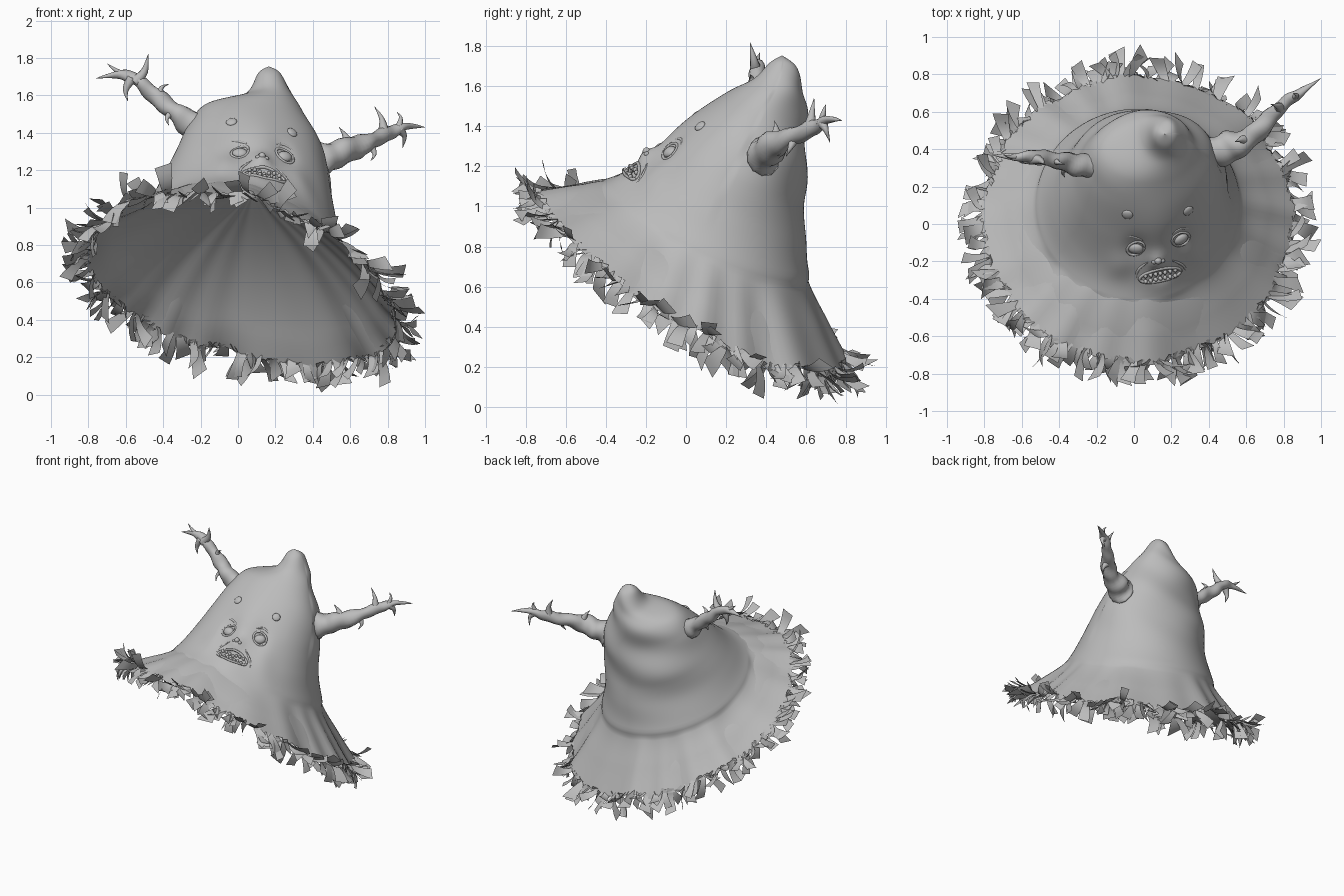
import bpy, bmesh, math, random
from math import sin, cos, pi, exp
from mathutils import Vector
from mathutils.bvhtree import BVHTree

if "Cube" in bpy.data.objects:
    bpy.data.objects.remove(bpy.data.objects["Cube"])

random.seed(5)
grey = bpy.data.materials.new("plain_grey")
grey.diffuse_color = (0.5, 0.5, 0.5, 1)
grey.use_nodes = True
grey.node_tree.nodes["Principled BSDF"].inputs["Base Color"].default_value = grey.diffuse_color


def make(name, verts, faces, smooth=True):
    mesh = bpy.data.meshes.new(name)
    mesh.from_pydata(verts, [], faces)
    mesh.materials.append(grey)
    ob = bpy.data.objects.new(name, mesh)
    bpy.context.collection.objects.link(ob)
    for p in mesh.polygons:
        p.use_smooth = smooth
    return ob


def catmull(pts, t):
    """Point on a smooth path through tuples of any length, t in 0..1."""
    n = len(pts) - 1
    i = min(int(t * n), n - 1)
    f = t * n - i
    a, b, c, d = (pts[max(0, min(n, i + k))] for k in (-1, 0, 1, 2))
    return [0.5 * (2 * q + (r - p) * f + (2 * p - 5 * q + 4 * r - s) * f * f
                   + (3 * q - p - 3 * r + s) * f ** 3) for p, q, r, s in zip(a, b, c, d)]


def tube(path, sides=10, steps=24, knobs=0.0):
    """Round tube along (x, y, z, radius) points."""
    verts, faces = [], []
    pts = [catmull(path, i / steps) for i in range(steps + 1)]
    for i, p in enumerate(pts):
        tan = Vector(pts[min(i + 1, steps)][:3]) - Vector(pts[max(i - 1, 0)][:3])
        u = tan.cross(Vector((0.13, -0.8, 0.6))).normalized()
        v = tan.cross(u).normalized()
        for k in range(sides):
            a = 2 * pi * k / sides
            r = max(p[3], 0.001) * (1 + knobs * (sin(i * 0.9 + 2 * sin(a)) + sin(i * 0.5 + 2 * a)))
            verts.append(Vector(p[:3]) + u * r * cos(a) + v * r * sin(a))
    for i in range(steps):
        for k in range(sides):
            a, b = i * sides + k, i * sides + (k + 1) % sides
            faces.append((a, b, b + sides, a + sides))
    faces.append(tuple(range(sides))[::-1])
    faces.append(tuple(range(steps * sides, (steps + 1) * sides)))
    return verts, faces


def merge(name, parts, smooth=True):
    verts, faces = [], []
    for v, f in parts:
        o = len(verts)
        verts += v
        faces += [tuple(i + o for i in q) for q in f]
    return make(name, verts, faces, smooth)


# Hat rings: left x, right x, front y, back y, then z at right, back, left, front
RINGS = [
    (-0.81, 0.85, -0.74, 0.79, 0.38, 0.21, 0.74, 1.06),
    (-0.67, 0.72, -0.59, 0.70, 0.53, 0.40, 0.81, 1.09),
    (-0.53, 0.57, -0.42, 0.61, 0.74, 0.62, 0.91, 1.125),
    (-0.43, 0.51, -0.27, 0.585, 0.98, 0.86, 1.09, 1.19),
    (-0.34, 0.48, -0.09, 0.605, 1.20, 1.10, 1.29, 1.34),
    (-0.26, 0.43, 0.08, 0.60, 1.37, 1.30, 1.44, 1.485),
    (-0.18, 0.34, 0.22, 0.60, 1.52, 1.47, 1.54, 1.58),
    (0.03, 0.28, 0.34, 0.585, 1.62, 1.59, 1.60, 1.64),
    (0.11, 0.225, 0.42, 0.55, 1.72, 1.70, 1.72, 1.72),
    (0.164, 0.166, 0.479, 0.481, 1.755, 1.755, 1.755, 1.755)]
# Face relief: x, y, radius, height
RELIEF = [(0.13, -0.19, 0.045, 0.035), (0.14, -0.28, 0.10, 0.02), (0.14, -0.275, 0.035, -0.025),
          (0.01, -0.13, 0.06, -0.02), (0.25, -0.08, 0.06, -0.02), (0.13, -0.03, 0.12, 0.015),
          (-0.08, -0.22, 0.07, 0.015), (0.34, -0.16, 0.07, 0.015)]


def hat_point(t, a, folds=1.0):
    xl, xr, yf, yb, z0, z1, z2, z3 = catmull(RINGS, t)
    ca, sa = cos(a), sin(a)
    x = (xl + xr) / 2 + (xr - xl) / 2 * ca
    y = (yf + yb) / 2 + (yb - yf) / 2 * sa
    z = ((z0 + z1 + z2 + z3) / 4 + (z0 - z2) / 2 * ca + (z1 - z3) / 2 * sa
         + (z0 + z2 - z1 - z3) / 4 * cos(2 * a))
    brim = folds * max(0, 1 - t / 0.23) ** 0.6       # radial folds in the brim
    fold = brim * (0.011 * sin(17 * a + 2 * sin(3 * a)) + 0.014 * sin(8 * a + 1))
    z += fold
    x, y = x + 0.7 * fold * ca, y + 0.7 * fold * sa
    wrap = max(0, min(1, (t - 0.26) * 6)) * max(0, 1 - t)   # slanted crown wrinkles
    w = 0.012 * wrap * max(0, sa + 0.6) * (sin(34 * t + 2.5 * a) + 0.7 * sin(19 * t - 3 * a))
    x, y = x + w * ca, y + w * sa
    # Step where crown overhangs brim, strongest at the back
    step = 0.016 * max(0, 0.55 + 0.45 * sa) * max(0, min(1, (t - 0.225) / 0.012)) * max(0, min(1, (0.40 - t) / 0.15))
    x, y = x + step * ca, y + step * sa
    if sa < 0.3:
        for fx, fy, r, h in RELIEF:
            d = h * exp(-((x - fx) ** 2 + (y - fy) ** 2) / (r * r))
            y, z = y - 0.5 * d, z + 0.8 * d
    return Vector((x, y, z))


def sheet_faces(n, m):
    return [(j * n + i, j * n + (i + 1) % n, (j + 1) * n + (i + 1) % n, (j + 1) * n + i)
            for j in range(m) for i in range(n)]


# Hat: outer sheet from rim to tip
N, M = 128, 90
hv = [hat_point(j / M, 2 * pi * i / N) for j in range(M + 1) for i in range(N)]
hf = sheet_faces(N, M)
make("hat", hv, hf)
tree = BVHTree.FromPolygons(hv, hf)

# Lining: shallow dome closing the underside of the brim
APEX, AXIS = Vector((0.08, 0.12, 1.08)), Vector((0.08, 0.44, 0.89))
L = 28
lv = []
for j in range(L + 1):
    s = j / L
    k = max(0, (s - 0.15) / 0.85)
    for i in range(N):
        p = hat_point(min(s * 0.6, 0.09), 2 * pi * i / N, 1 - 0.6 * min(1, s * 6))
        p -= AXIS * 0.008 * min(1, s * 8)
        lv.append(p.lerp(APEX, k * 0.99) + AXIS * 0.3 * k * (1 - k) ** 1.3)
make("lining", lv, [f[::-1] for f in sheet_faces(N, L)] + [tuple(range(L * N, (L + 1) * N))])


def on_hat(x, y, lift=0.0):
    p, n, _, _ = tree.ray_cast(Vector((x, y, 3)), Vector((0, 0, -1)))
    n = n if n.z > 0 else -n
    return p + n * lift, n


def ball(p, n, size, seg=14):
    bm = bmesh.new()
    bmesh.ops.create_uvsphere(bm, u_segments=seg, v_segments=seg // 2 + 1, radius=1)
    q = n.to_track_quat('Z', 'Y')
    verts = [p + q @ Vector((v.co.x * size[0], v.co.y * size[1], v.co.z * size[2])) for v in bm.verts]
    bm.verts.index_update()
    faces = [tuple(v.index for v in f.verts) for f in bm.faces]
    bm.free()
    return verts, faces


def loop_on_hat(cx, cy, rx, ry, slant, r, lift):
    path = []
    for k in range(17):
        a = 2 * pi * k / 16
        x, y = rx * cos(a), ry * sin(a)
        p, _ = on_hat(cx + x, cy + y + slant * x, lift)
        path.append((*p, r))
    return tube(path, 6, 32)


# Eyes, eyelids and warts
for side, ex, ey in (("left", 0.01, -0.13), ("right", 0.25, -0.08)):
    merge(side + "_eye", [ball(*on_hat(ex, ey, 0.002), (0.042, 0.034, 0.022))])
    merge(side + "_eyelid", [loop_on_hat(ex, ey, 0.046, 0.034, 0.2, 0.008, -0.001)])
merge("warts", [ball(*on_hat(x, y), (0.03, 0.03, 0.012)) for x, y in ((-0.035, 0.05), (0.29, 0.07))])

# Nose with nostrils, lips and two rows of teeth
merge("nose", [ball(*on_hat(x, y, -0.006), (r, r, r)) for x, y, r in
               ((0.13, -0.2, 0.02), (0.105, -0.205, 0.014), (0.155, -0.198, 0.014))])
merge("lips", [loop_on_hat(0.14, -0.272, 0.11, 0.032, 0.2, 0.009, 0.001)])
teeth = []
for dy in (0.012, -0.018):
    for k in range(7):
        x = -0.078 + 0.026 * k
        teeth.append(ball(*on_hat(0.14 + x, -0.272 + dy + 0.2 * x, 0.004), (0.011, 0.013, 0.014), 8))
merge("teeth", teeth)

# Wrinkle ridges on cheeks and brow
folds = [[(-0.08, -0.06), (0.0, -0.07), (0.07, -0.1)], [(0.19, -0.07), (0.25, -0.025), (0.33, -0.03)],
         [(0.08, -0.2), (0.02, -0.25), (0.01, -0.31)], [(0.19, -0.19), (0.26, -0.22), (0.29, -0.27)]]
merge("face_folds", [tube([(*on_hat(x, y, -0.004)[0], r) for (x, y), r in zip(f, (0.002, 0.009, 0.002))], 6, 12)
                     for f in folds])

# Horns: knobbly trunk with forked thorns
LEFT = [[(-0.18, 0.32, 1.40, 0.085), (-0.27, 0.31, 1.46, 0.068), (-0.36, 0.33, 1.53, 0.05), (-0.46, 0.35, 1.61, 0.043),
         (-0.55, 0.36, 1.69, 0.034), (-0.65, 0.36, 1.71, 0.02), (-0.76, 0.37, 1.69, 0.001)],
        [(-0.55, 0.35, 1.67, 0.035), (-0.50, 0.34, 1.73, 0.02), (-0.48, 0.32, 1.82, 0.001)],
        [(-0.57, 0.35, 1.69, 0.03), (-0.60, 0.34, 1.63, 0.016), (-0.59, 0.33, 1.57, 0.001)],
        [(-0.42, 0.34, 1.58, 0.03), (-0.41, 0.33, 1.64, 0.012), (-0.37, 0.32, 1.66, 0.001)],
        [(-0.34, 0.32, 1.52, 0.03), (-0.38, 0.28, 1.48, 0.012), (-0.37, 0.25, 1.44, 0.001)],
        [(-0.60, 0.36, 1.70, 0.02), (-0.66, 0.36, 1.74, 0.01), (-0.70, 0.37, 1.77, 0.001)]]
RIGHT = [[(0.42, 0.38, 1.25, 0.09), (0.51, 0.41, 1.28, 0.08), (0.62, 0.46, 1.32, 0.06), (0.72, 0.56, 1.36, 0.045),
          (0.81, 0.65, 1.40, 0.036), (0.90, 0.71, 1.435, 0.02), (1.0, 0.78, 1.43, 0.001)],
         [(0.78, 0.62, 1.39, 0.035), (0.77, 0.63, 1.47, 0.016), (0.73, 0.64, 1.54, 0.001)],
         [(0.86, 0.68, 1.42, 0.03), (0.89, 0.70, 1.38, 0.014), (0.88, 0.72, 1.32, 0.001)],
         [(0.60, 0.45, 1.33, 0.04), (0.57, 0.45, 1.39, 0.014), (0.54, 0.44, 1.43, 0.001)],
         [(0.70, 0.54, 1.34, 0.03), (0.73, 0.52, 1.29, 0.012), (0.71, 0.50, 1.25, 0.001)],
         [(0.86, 0.68, 1.43, 0.02), (0.87, 0.69, 1.48, 0.010), (0.85, 0.70, 1.51, 0.001)]]
for side, paths in (("left", LEFT), ("right", RIGHT)):
    merge(side + "_horn", [tube(paths[0], 12, 40, 0.09)] + [tube(p, 8, 10) for p in paths[1:]])

# Curled ragged strips around the rim
strips = []
COUNT = 210
for k in range(COUNT):
    a = 2 * pi * (k + random.uniform(-0.5, 0.5)) / COUNT
    root = hat_point(random.uniform(0, 0.015), a)
    out = (hat_point(0, a) - hat_point(0.08, a)).normalized()
    along = (hat_point(0, a + 0.05) - hat_point(0, a - 0.05)).normalized()
    up = along.cross(out).normalized()
    d = (out + along * random.uniform(-0.8, 0.8) + up * random.uniform(-0.9, 0.9)).normalized()
    side = (along + up * random.uniform(-0.9, 0.9)).cross(d).cross(d).normalized()
    bend = d.cross(side)
    length, width = random.uniform(0.11, 0.20), random.uniform(0.026, 0.044)
    curl = random.choice((-1, 1)) * random.uniform(0.03, 0.10)
    skew = random.uniform(-0.03, 0.03)
    sv = []
    for j in range(6):
        s = j / 5
        w = width * (0.5 + 0.6 * s)
        c = root + d * (length * (s - 0.15 * s * s) - 0.02) + bend * curl * s * s
        for e in (-1, 1):
            p = c + side * w * e + d * skew * e * s
            sv.append(Vector((max(p.x, -1.0), max(p.y, -0.93), max(p.z, 0.0))))
    strips.append((sv, [(2 * j, 2 * j + 1, 2 * j + 3, 2 * j + 2) for j in range(5)]))
merge("rim_strips", strips)
